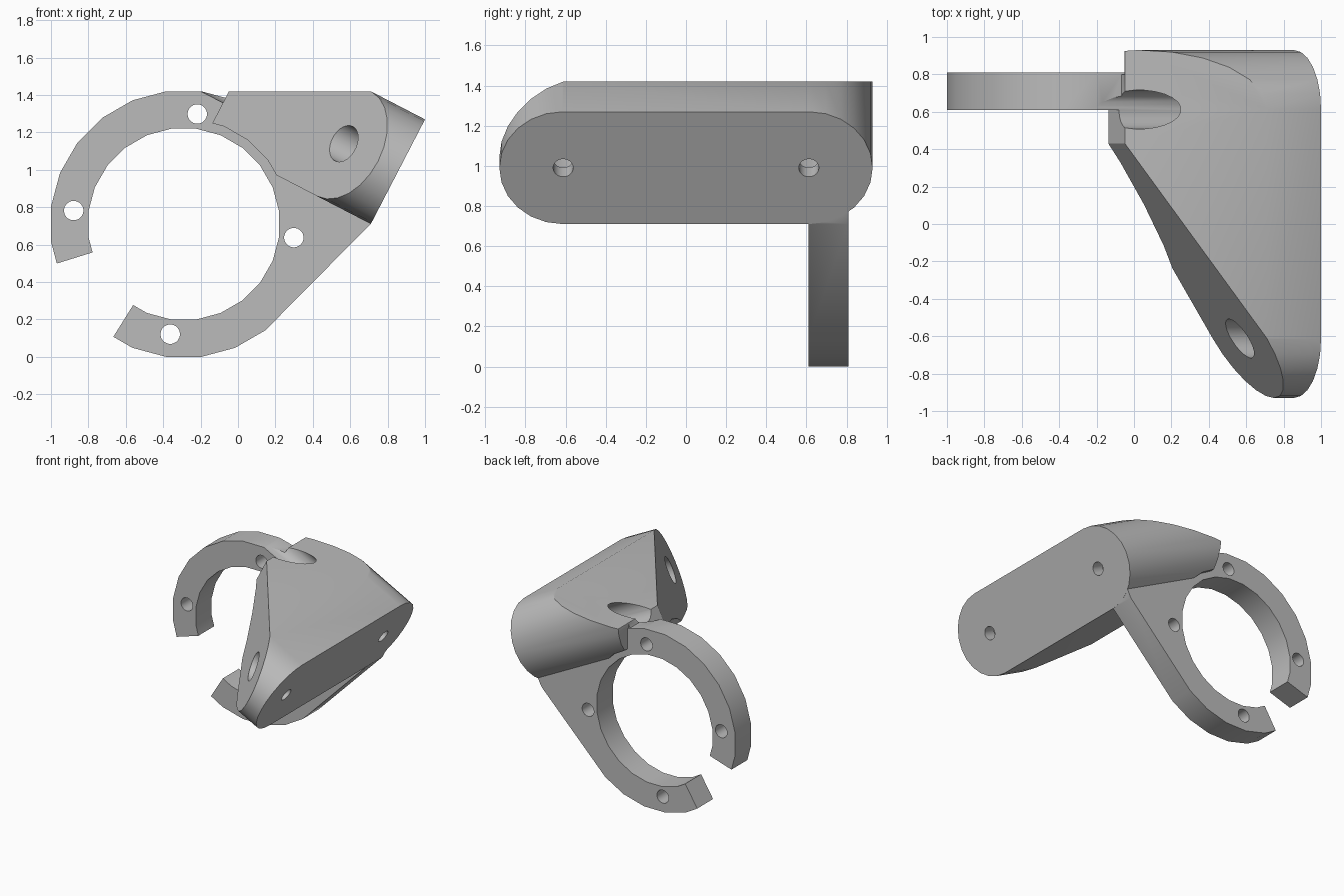
import bpy, bmesh
from math import sin, cos, radians, pi
from mathutils import Vector

if "Cube" in bpy.data.objects:
    bpy.data.objects.remove(bpy.data.objects["Cube"], do_unlink=True)

grey = bpy.data.materials.new("plain grey")
grey.use_nodes = True
colour = (0.5, 0.5, 0.5, 1)
grey.diffuse_color = colour
grey.node_tree.nodes["Principled BSDF"].inputs["Base Color"].default_value = colour

X, Y, Z = Vector((1, 0, 0)), Vector((0, 1, 0)), Vector((0, 0, 1))
TILT = radians(27.4)
D = Vector((-cos(TILT), 0, sin(TILT)))     # away from the mounting face
P = Vector((sin(TILT), 0, cos(TILT)))      # across the mounting face
FACE = Vector((0.855, 0, 0.99))            # middle of the mounting face
RING = Vector((-0.29, 0, 0.71))            # middle of the ring
END_R, END_Y = 0.315, 0.615
RING_Y = (0.61, 0.81)


def prism(name, pts, origin, u, v, w, depth, cuts=()):
    """Extrude a 2D outline along w, then slice it by (point, normal) planes."""
    bm = bmesh.new()
    low = [bm.verts.new(origin + u * a + v * b) for a, b in pts]
    base = bm.faces.new(low)
    out = bmesh.ops.extrude_face_region(bm, geom=[base])
    moved = [g for g in out["geom"] if isinstance(g, bmesh.types.BMVert)]
    bmesh.ops.translate(bm, verts=moved, vec=w * depth)
    for point, normal in cuts:
        res = bmesh.ops.bisect_plane(
            bm, geom=bm.verts[:] + bm.edges[:] + bm.faces[:], dist=1e-5,
            plane_co=point, plane_no=normal, clear_outer=True)
        rim = [g for g in res["geom_cut"] if isinstance(g, bmesh.types.BMEdge)]
        bmesh.ops.edgeloop_fill(bm, edges=rim)
    bmesh.ops.recalc_face_normals(bm, faces=bm.faces[:])
    mesh = bpy.data.meshes.new(name)
    bm.to_mesh(mesh)
    bm.free()
    mesh.materials.append(grey)
    obj = bpy.data.objects.new(name, mesh)
    bpy.context.collection.objects.link(obj)
    return obj


def circle(r, n=24):
    return [(r * cos(2 * pi * (i + 0.5) / n), r * sin(2 * pi * (i + 0.5) / n))
            for i in range(n)]


def combine(target, tool, operation):
    """Apply a boolean and remove the tool."""
    tool.hide_render = True
    mod = target.modifiers.new("join", "BOOLEAN")
    mod.operation, mod.object, mod.solver = operation, tool, "EXACT"
    bpy.context.view_layer.objects.active = target
    bpy.ops.object.modifier_apply(modifier=mod.name)
    bpy.data.objects.remove(tool, do_unlink=True)


# Mounting block: a tilted stadium, flat on top and sliced diagonally in front
half = [radians(15 * i) for i in range(13)]
stadium = [(END_Y + END_R * sin(a), -END_R * cos(a)) for a in half]
stadium += [(-END_Y - END_R * sin(a), END_R * cos(a)) for a in half]
tip = FACE + D * 0.12 - Y * (END_Y + END_R)
block = prism("clamp_bracket", stadium, FACE, Y, P, D, 1.0,
              [(Vector((0, 0, 1.42)), Z), (tip, D * 1.36 - Y * 0.88)])

# Clearance round the bore, and a squared-off end behind the ring
combine(block, prism("bore_cutter", circle(0.565), RING - Y * 2, X, Z, Y, 4),
        "DIFFERENCE")
box = [(-0.9, 0.3), (-0.05, 0.3), (-0.05, 1.8), (-0.9, 1.8)]
combine(block, prism("end_cutter", box, Y * 0.8, X, Z, Y, 0.4), "DIFFERENCE")


# Open ring with a web running to the mounting face
def ring_point(apothem, deg):
    r = apothem / cos(radians(deg - 15 * round(deg / 15)))
    return (RING.x + r * cos(radians(deg)), RING.z + r * sin(radians(deg)))


GAP_LOW, GAP_HIGH = -122, 197.25
corners = [-112.5 + 15 * i for i in range(21)]
angles = [GAP_LOW] + corners + [GAP_HIGH]
outline = [ring_point(0.71, a) for a in angles if a < -50]
for across in (-END_R, -0.17):
    q = FACE + P * across + D * 0.001
    outline.append((q.x, q.z))
outline += [ring_point(0.71, a) for a in angles if a > 50]
outline += [ring_point(0.51, a) for a in reversed(angles)]
ring = prism("ring", outline, Y * RING_Y[0], X, Z, Y, RING_Y[1] - RING_Y[0])

# Four small holes through the ring
for deg in (-7, 83, 173, 263):
    at = RING + (X * cos(radians(deg)) + Z * sin(radians(deg))) * 0.593
    combine(ring, prism("ring_hole", circle(0.052), at, X, Z, Y, 2), "DIFFERENCE")
combine(block, ring, "UNION")

# Two screw holes with long counterbores
for side in (-1, 1):
    at = FACE + Y * side * 0.612
    combine(block, prism("screw_hole", circle(0.05), at - D * 0.2, Y, P, D, 0.5),
            "DIFFERENCE")
    combine(block, prism("counterbore", circle(0.104), at + D * 0.1, Y, P, D, 1.5),
            "DIFFERENCE")

# Smooth the curves, keep the edges crisp
bpy.ops.object.select_all(action="DESELECT")
block.select_set(True)
bpy.context.view_layer.objects.active = block
bpy.ops.object.shade_smooth_by_angle(angle=radians(30))
